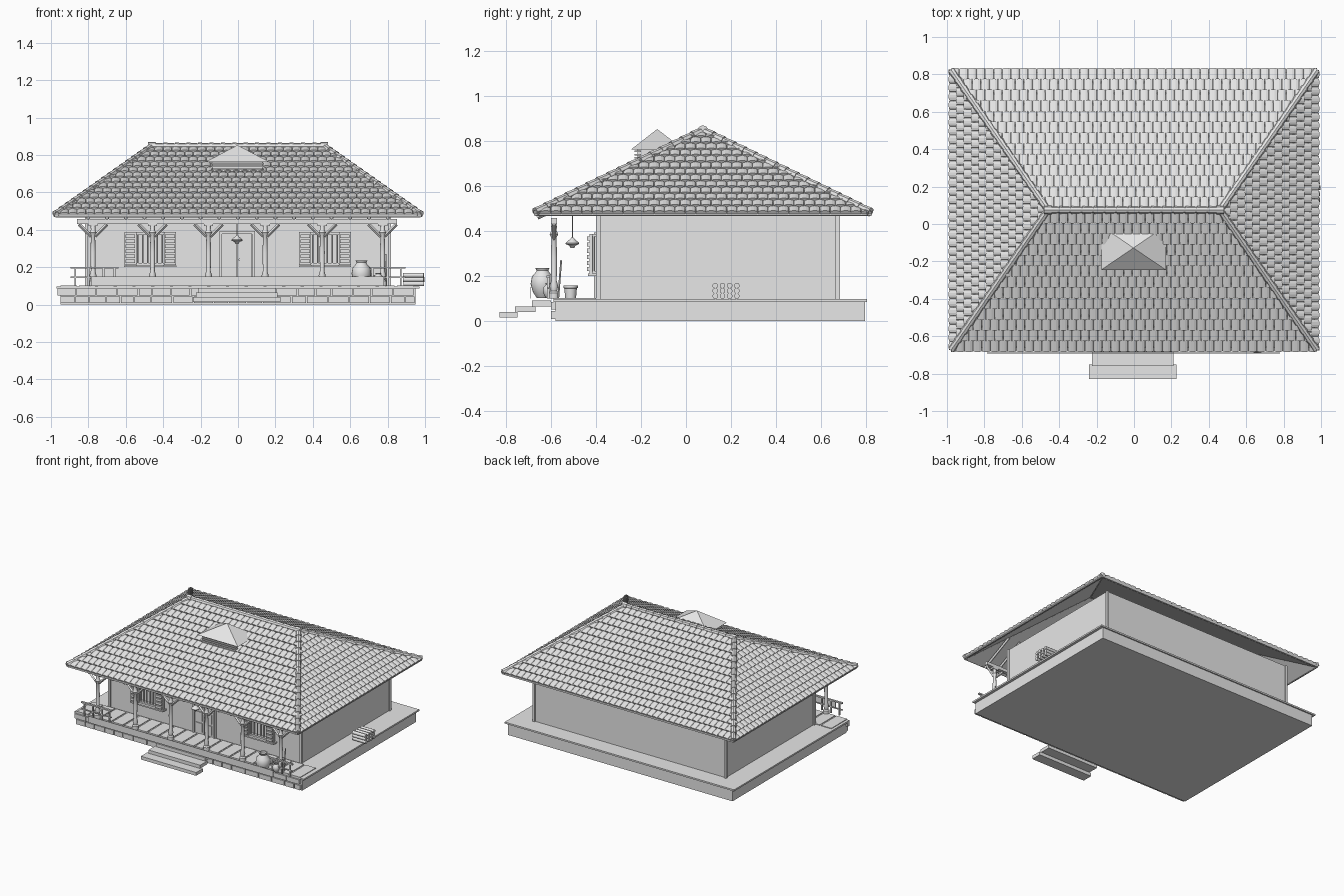
import bpy, bmesh, math, random
from mathutils import Vector, Matrix

random.seed(4)
cube = bpy.data.objects.get("Cube")
if cube:
    bpy.data.objects.remove(cube)

grey = bpy.data.materials.new("light_grey")
grey.use_nodes = True
grey.diffuse_color = (0.8, 0.8, 0.8, 1)
grey.node_tree.nodes["Principled BSDF"].inputs["Base Color"].default_value = (0.8, 0.8, 0.8, 1)


def finish(name, bm, smooth=False):
    mesh = bpy.data.meshes.new(name)
    bm.to_mesh(mesh)
    bm.free()
    mesh.materials.append(grey)
    ob = bpy.data.objects.new(name, mesh)
    bpy.context.scene.collection.objects.link(ob)
    if smooth:
        bpy.ops.object.select_all(action='DESELECT')
        ob.select_set(True)
        bpy.context.view_layer.objects.active = ob
        bpy.ops.object.shade_smooth_by_angle(angle=math.radians(40))
    return ob


def box(bm, x0, x1, y0, y1, z0, z1):
    mid = Vector((x0 + x1, y0 + y1, z0 + z1)) / 2
    size = Matrix.Diagonal((x1 - x0, y1 - y0, z1 - z0, 1))
    bmesh.ops.create_cube(bm, size=1, matrix=Matrix.Translation(mid) @ size)


def rod(bm, a, b, r1, r2=None, sides=8):
    a, b = Vector(a), Vector(b)
    turn = (b - a).to_track_quat('Z', 'Y').to_matrix().to_4x4()
    bmesh.ops.create_cone(bm, cap_ends=True, segments=sides, radius1=r1,
                          radius2=r1 if r2 is None else r2, depth=(b - a).length,
                          matrix=Matrix.Translation((a + b) / 2) @ turn)


def lathe(bm, profile, x, y, sides=12):
    rings = []
    for r, z in profile:
        rings.append([bm.verts.new((x + r * math.cos(k * math.tau / sides),
                                    y + r * math.sin(k * math.tau / sides), z)) for k in range(sides)])
    for lo, hi in zip(rings, rings[1:]):
        for k in range(sides):
            j = (k + 1) % sides
            bm.faces.new((lo[k], lo[j], hi[j], hi[k]))
    bm.faces.new(rings[0][::-1])
    bm.faces.new(rings[-1])


# Platform and its top slab
bm = bmesh.new()
box(bm, -0.95, 0.95, -0.58, 0.795, 0, 0.085)
box(bm, -0.97, 0.97, -0.59, 0.805, 0.085, 0.097)
finish("platform", bm)

# Stone blocks along the front
bm = bmesh.new()
for z0, z1, end in ((0.008, 0.044, 0.95), (0.05, 0.085, 0.965)):
    x = -end
    while x < end - 0.03:
        x1 = min(x + random.uniform(0.07, 0.12), end)
        box(bm, x, x1 - 0.006, -0.6, -0.575, z0, z1)
        x = x1
finish("front_stone_blocks", bm)

# Steps
bm = bmesh.new()
for half, y0, y1, z in ((0.235, -0.83, -0.75, 0.015), (0.22, -0.76, -0.67, 0.04), (0.21, -0.685, -0.6, 0.065)):
    box(bm, -half - 0.005, half - 0.008, y0, y1, z, z + 0.025)
finish("front_steps", bm)

# Porch planks and the thin front board
bm = bmesh.new()
for i in range(19):
    x = -0.95 + i * 0.1
    box(bm, x, x + 0.088, -0.59, -0.4, 0.095, 0.102)
finish("porch_planks", bm)
bm = bmesh.new()
box(bm, -0.785, 0.78, -0.692, -0.688, 0.1, 0.15)
finish("porch_front_board", bm)

# Walls with corner strips
bm = bmesh.new()
box(bm, -0.81, 0.81, -0.39, 0.675, 0.095, 0.48)
for x in (-0.81, 0.81):
    for y in (-0.39, 0.675):
        box(bm, x - 0.008, x + 0.008, y - 0.01, y + 0.01, 0.095, 0.48)
finish("walls", bm)

# Roof shell
X, Y0, Y1, EAVE, TOP, RX, RY = 0.975, -0.67, 0.82, 0.478, 0.84, 0.46, 0.075
corners = [Vector((-X, Y0, EAVE)), Vector((X, Y0, EAVE)), Vector((X, Y1, EAVE)), Vector((-X, Y1, EAVE))]
left, right = Vector((-RX, RY, TOP)), Vector((RX, RY, TOP))
ridge = [left, right, right, left]
bm = bmesh.new()
e = [bm.verts.new(c) for c in corners]
p, q = bm.verts.new(left), bm.verts.new(right)
for f in ((e[0], e[1], q, p), (e[1], e[2], q), (e[2], e[3], p, q), (e[3], e[0], p)):
    bm.faces.new(f)
shell = finish("roof_shell", bm)
solid = shell.modifiers.new("thickness", 'SOLIDIFY')
solid.thickness = 0.012
solid.offset = -1

# Staggered curved tiles on each slope, trimmed along the hips
ROWS, WIDE = 13, 0.046
for i, side in enumerate(("front", "right", "back", "left")):
    a, b, c, d = corners[i], corners[(i + 1) % 4], ridge[i], ridge[(i + 1) % 4]
    u = (b - a).normalized()
    v = (c - a) - u * (c - a).dot(u)
    pitch = v.length / ROWS
    v.normalize()
    n = u.cross(v)
    span = (b - a).length
    bm = bmesh.new()
    for r in range(ROWS):
        inset0 = (c - a).dot(u) * r / ROWS
        inset1 = (b - d).dot(u) * r / ROWS
        for k in range(-1, int(span / WIDE) + 2):
            mid = (k + 0.5 * (r % 2)) * WIDE
            if not inset0 - WIDE < mid < span - inset1 + WIDE:
                continue
            low, high = [], []
            for s in range(6):
                t = math.pi * (1 - s / 5)
                across = a + u * (mid + math.cos(t) * WIDE * 0.49)
                lift = math.sin(t) * 0.009
                low.append(bm.verts.new(across + v * (r * pitch - 0.006) + n * (lift + 0.011)))
                high.append(bm.verts.new(across + v * ((r + 1.1) * pitch) + n * (lift + 0.001)))
            for s in range(5):
                bm.faces.new((low[s], low[s + 1], high[s + 1], high[s]))
            base = [bm.verts.new(w.co - n * 0.011) for w in (low[0], low[-1])]
            bm.faces.new([base[0], base[1]] + low[::-1])
    middle = (a + b + c + d) / 4
    for foot, head in ((a, c), (b, d)):
        cut = (head - foot).cross(n).normalized()
        if cut.dot(middle - foot) > 0:
            cut.negate()
        bmesh.ops.bisect_plane(bm, geom=bm.verts[:] + bm.edges[:] + bm.faces[:],
                               plane_co=foot, plane_no=cut, clear_outer=True)
    finish(side + "_roof_tiles", bm)

# Hip and ridge caps
bm = bmesh.new()
lines = [(corners[i], ridge[i]) for i in range(4)] + [(left, right)]
for a, b in lines:
    count = round((b - a).length / 0.06)
    lift = Vector((0, 0, 0.006))
    for k in range(count):
        rod(bm, a.lerp(b, k / count) + lift, a.lerp(b, (k + 1.1) / count) + lift, 0.021, 0.016)
for end in (left, right):
    rod(bm, end - Vector((0.02, 0, -0.006)), end + Vector((0.02, 0, 0.006)), 0.024)
finish("hip_and_ridge_caps", bm)

# Eave boards
bm = bmesh.new()
for y in (Y0, Y1):
    box(bm, -X, X, y - 0.006, y + 0.006, 0.468, 0.484)
for x in (-X, X):
    box(bm, x - 0.006, x + 0.006, Y0, Y1, 0.468, 0.484)
finish("eave_boards", bm)

# Porch rafters
bm = bmesh.new()
for i in range(17):
    x = -0.8 + i * 0.1
    rod(bm, (x, -0.66, 0.46), (x, -0.4, 0.585), 0.01, sides=4)
finish("porch_rafters", bm)

# Roof vent with louvres and a pyramid cap
bm = bmesh.new()
box(bm, -0.135, 0.13, -0.215, -0.05, 0.69, 0.765)
for k in range(4):
    box(bm, -0.145, 0.14, -0.23, -0.2, 0.708 + k * 0.014, 0.715 + k * 0.014)
finish("roof_vent", bm)
bm = bmesh.new()
base = [bm.verts.new(w) for w in ((-0.175, -0.245, 0.762), (0.17, -0.245, 0.762),
                                  (0.17, -0.01, 0.762), (-0.175, -0.01, 0.762))]
apex = bm.verts.new((-0.003, -0.128, 0.853))
bm.faces.new(base[::-1])
for k in range(4):
    bm.faces.new((base[k], base[(k + 1) % 4], apex))
finish("vent_cap", bm)

# Porch posts, braces and beam
post = [(0.023, 0.1), (0.023, 0.125), (0.014, 0.133), (0.019, 0.155), (0.012, 0.18), (0.014, 0.28),
        (0.011, 0.37), (0.019, 0.385), (0.012, 0.4), (0.014, 0.45)]
posts, braces = bmesh.new(), bmesh.new()
for x in (-0.775, -0.457, -0.158, 0.145, 0.45, 0.773):
    lathe(posts, post, x, -0.587)
    box(posts, x - 0.025, x + 0.025, -0.6, -0.574, 0.42, 0.435)
    for s in (-1, 1):
        rod(braces, (x + s * 0.01, -0.587, 0.365), (x + s * 0.075, -0.587, 0.43), 0.009, sides=4)
finish("porch_posts", posts, True)
finish("post_braces", braces)
bm = bmesh.new()
box(bm, -0.86, 0.85, -0.6, -0.574, 0.432, 0.457)
finish("porch_beam", bm)

# End railings
bm = bmesh.new()
for s in (-1, 1):
    x0, x1 = sorted((s * 0.895, s * 0.64))
    box(bm, x0, x1, -0.62, -0.605, 0.192, 0.202)
    box(bm, x0, x1, -0.617, -0.608, 0.142, 0.149)
    for x in (0.87, 0.8, 0.72, 0.66):
        box(bm, s * x - 0.005, s * x + 0.005, -0.617, -0.607, 0.1, 0.195)
finish("end_railings", bm)

# Door
bm = bmesh.new()
box(bm, -0.1, -0.085, -0.41, -0.388, 0.1, 0.39)
box(bm, 0.075, 0.09, -0.41, -0.388, 0.1, 0.39)
box(bm, -0.1, 0.09, -0.41, -0.388, 0.378, 0.393)
for x in (-0.085, -0.003):
    box(bm, x, x + 0.076, -0.4, -0.388, 0.1, 0.378)
    for z in (0.115, 0.2, 0.29):
        box(bm, x + 0.013, x + 0.063, -0.406, -0.399, z, z + 0.07)
rod(bm, (0.01, -0.41, 0.24), (0.01, -0.4, 0.24), 0.008)
finish("door", bm)

# Windows with bars and louvred shutters
bm = bmesh.new()
for x in (-0.47, 0.465):
    for z in (0.21, 0.375):
        box(bm, x - 0.075, x + 0.075, -0.415, -0.388, z, z + 0.012)
    box(bm, x - 0.14, x + 0.14, -0.435, -0.388, 0.2, 0.21)
    for k in range(6):
        rod(bm, (x - 0.065 + k * 0.026, -0.41, 0.21), (x - 0.065 + k * 0.026, -0.41, 0.38), 0.005, sides=6)
    for s in (-1, 1):
        m = x + s * 0.106
        box(bm, m - 0.032, m + 0.032, -0.43, -0.415, 0.212, 0.387)
        for k in range(6):
            box(bm, m - 0.026, m + 0.026, -0.44, -0.428, 0.222 + k * 0.027, 0.24 + k * 0.027)
finish("windows", bm)

# Hanging lamp
bm = bmesh.new()
lathe(bm, [(0.008, 0.325), (0.014, 0.335), (0.03, 0.342), (0.03, 0.347), (0.009, 0.365), (0.004, 0.372)], -0.005, -0.505)
rod(bm, (-0.005, -0.505, 0.37), (-0.005, -0.505, 0.53), 0.002, sides=6)
finish("hanging_lamp", bm, True)

# Jars, tub and leaning stick
jar = [(0.025, 0), (0.042, 0.025), (0.053, 0.062), (0.047, 0.095), (0.028, 0.117), (0.026, 0.122),
       (0.032, 0.134), (0.024, 0.134), (0.022, 0.12)]
bm = bmesh.new()
lathe(bm, [(r, z + 0.102) for r, z in jar], 0.66, -0.638, 20)
lathe(bm, [(r * 0.5, z * 0.5 + 0.102) for r, z in jar], 0.75, -0.61, 16)
finish("jars", bm, True)
bm = bmesh.new()
lathe(bm, [(0.024, 0.102), (0.028, 0.145), (0.032, 0.147), (0.032, 0.158), (0.025, 0.158), (0.022, 0.13)], 0.72, -0.513)
rod(bm, (0.79, -0.568, 0.1), (0.79, -0.555, 0.27), 0.004, sides=6)
finish("tub_and_stick", bm, True)

# Firewood stack
bm = bmesh.new()
for row in range(3):
    for k in range(4):
        shift = random.uniform(-0.003, 0.003)
        y, z = 0.13 + k * 0.032, 0.111 + row * 0.023
        rod(bm, (0.885 + shift, y, z), (0.995 + shift, y, z), 0.0125, sides=10)
finish("firewood_stack", bm, True)
